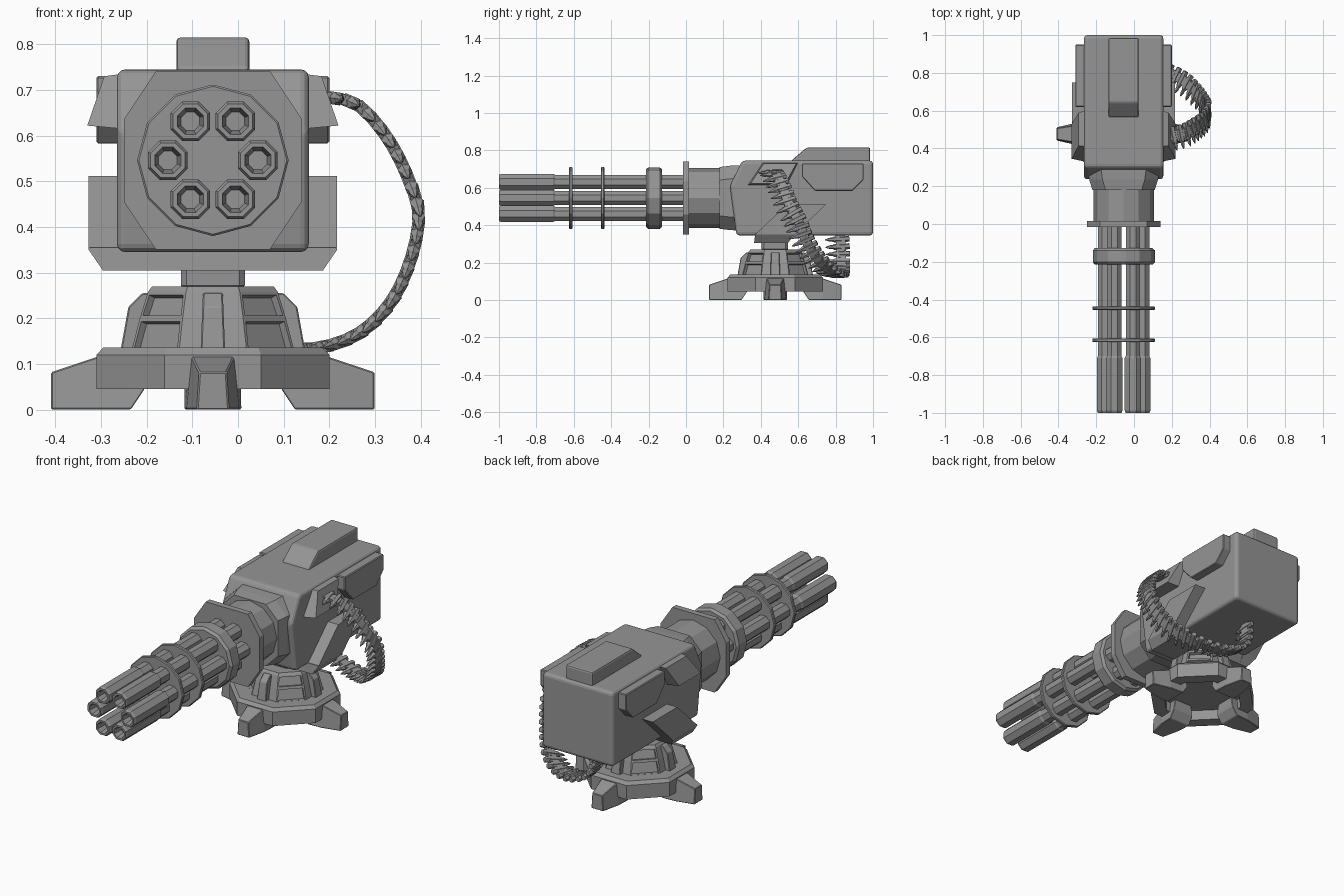
import bpy, bmesh, math
from mathutils import Vector

if "Cube" in bpy.data.objects:
    bpy.data.objects.remove(bpy.data.objects["Cube"])

CX, CY, AX = -0.055, 0.477, 0.546   # turret centre line, base centre, barrel axis height
grey = bpy.data.materials.new("gun grey")
grey.diffuse_color = (0.3, 0.3, 0.3, 1)
grey.use_nodes = True
grey.node_tree.nodes["Principled BSDF"].inputs["Base Color"].default_value = grey.diffuse_color


def finish(name, bm, bevel=0, segments=2):
    bmesh.ops.recalc_face_normals(bm, faces=bm.faces)
    me = bpy.data.meshes.new(name)
    bm.to_mesh(me)
    bm.free()
    me.materials.append(grey)
    ob = bpy.data.objects.new(name, me)
    bpy.context.collection.objects.link(ob)
    if bevel:
        m = ob.modifiers.new("edge", 'BEVEL')
        m.width, m.segments, m.limit_method = bevel, segments, 'ANGLE'
    return ob


def add_loft(bm, rings):
    """Skin a list of equal-length rings and cap both ends."""
    vs = [[bm.verts.new(p) for p in r] for r in rings]
    n = len(vs[0])
    for a, b in zip(vs, vs[1:]):
        for i in range(n):
            bm.faces.new((a[i], a[(i + 1) % n], b[(i + 1) % n], b[i]))
    bm.faces.new(vs[0])
    bm.faces.new(vs[-1])


def loft(name, rings, bevel=0, segments=2):
    bm = bmesh.new()
    add_loft(bm, rings)
    return finish(name, bm, bevel, segments)


def ring_y(r, y, n, x=CX, z=AX, phase=0.0):
    return [(x + r * math.sin(2 * math.pi * (i + phase) / n), y,
             z + r * math.cos(2 * math.pi * (i + phase) / n)) for i in range(n)]


def octagon(apothem, z):
    r = apothem / math.cos(math.pi / 8)
    return [(CX + r * math.cos(math.pi * (i + .5) / 4),
             CY + r * math.sin(math.pi * (i + .5) / 4), z) for i in range(8)]


def rect(hx, y0, y1, z):
    return [(CX - hx, y0, z), (CX + hx, y0, z), (CX + hx, y1, z), (CX - hx, y1, z)]


def side_panel(name, inner, outer, x0, x1, bevel=.004):
    """Panel with (y, z) outlines, on both sides of the housing."""
    for label, s in (("right_", 1), ("left_", -1)):
        loft(label + name, [[(CX + s * x0, y, z) for y, z in inner],
                            [(CX + s * x1, y, z) for y, z in outer]], bevel, 1)


# Base: hollow octagonal skirt
loft("base_skirt", [octagon(a, z) for a, z in
                    ((.19, .10), (.19, .045), (.255, .045), (.255, .12), (.24, .136))])

# Pedestal with recessed windows on the diagonal faces
bm = bmesh.new()
add_loft(bm, [octagon(a, z) for a, z in ((.178, .13), (.16, .2), (.142, .258), (.133, .27))])
bm.faces.ensure_lookup_table()
bm.normal_update()
bmesh.ops.recalc_face_normals(bm, faces=bm.faces)
windows = []
for f in bm.faces:
    c = f.calc_center_median()
    dx, dy = abs(c.x - CX), abs(c.y - CY)
    if len(f.verts) == 4 and c.z < .25 and abs(dx - dy) < .01:
        windows.append(f)
bmesh.ops.inset_individual(bm, faces=windows, thickness=.01, depth=0)
bmesh.ops.inset_individual(bm, faces=windows, thickness=.002, depth=-.016)
finish("pedestal", bm)

# Feet and buttresses, one per side
FOOT = ((.15, .0625, .05, 0.045, .115), (.18, .0625, .05, 0, .115),
        (.255, .058, .046, 0, .115), (.354, .035, .03, 0, .082))
for k in range(4):
    c, s = round(math.cos(k * math.pi / 2)), round(math.sin(k * math.pi / 2))

    def place(r, t, z):
        return (CX + c * r - s * t, CY + s * r + c * t, z)
    loft("foot", [[place(r, -b, z0), place(r, b, z0), place(r, t, z1), place(r, -t, z1)]
                  for r, b, t, z0, z1 in FOOT], .003, 1)
    outline = ((.13, .125), (.203, .125), (.185, .225), (.155, .255), (.12, .255))
    loft("buttress", [[place(r, w * (1 - (z - .125) * 1.5), z) for r, z in outline]
                      for w in (-.027, .027)], .003, 1)

# Neck and skewed yoke
loft("neck", [rect(.07, .405, .545, z) for z in (.26, .32)], .012, 1)
loft("yoke_floor", [rect(.24, .364, .545, .305), rect(.27, .37, .58, .355)])
side_panel("yoke_arm", [(.364, .305), (.545, .305), (.585, .355), (.75, .512), (.54, .512), (.375, .355)],
           [(.364, .305), (.545, .305), (.585, .355), (.75, .512), (.54, .512), (.375, .355)], .19, .242, 0)
side_panel("yoke_cheek", [(.364, .305), (.545, .305), (.585, .355), (.75, .512), (.54, .512), (.375, .355)],
           [(.37, .35), (.58, .35), (.585, .355), (.75, .512), (.54, .512), (.375, .355)], .241, .272, 0)

# Housing
HOUSING = ((.27, .345), (1.0, .345), (1.0, .745), (.3, .745), (.235, .61))
loft("housing", [[(CX + x, y, z) for y, z in HOUSING] for x in (-.21, .21)], .018, 3)
TOP = ((.56, .73), (.565, .748), (.645, .815), (.985, .815), (.985, .73))
loft("top_box", [[(CX + x, y, z) for y, z in TOP] for x in (-.08, .08)], .012, 2)

# Side armour panels
REAR = [(.62, .73), (.62, .66), (.69, .583), (.89, .583), (.95, .645), (.95, .73)]
side_panel("rear_panel", REAR, REAR, .2, .255)
side_panel("front_panel", [(.33, .615), (.41, .735), (.60, .735), (.54, .615)],
           [(.345, .622), (.415, .73), (.59, .73), (.53, .622)], .2, .238, 0)
for ob in bpy.data.objects:          # front panels lean in towards the top
    if ob.name.endswith("front_panel"):
        for v in ob.data.vertices:
            if abs(v.co.x - CX) > .21:
                v.co.x = CX + math.copysign(.275 if v.co.z < .65 else .238, v.co.x - CX)

# Collar, barrel drum and octagonal shield plate


def chamfered(hw, hz, cx, cz, y):
    return [(CX + sx * a, y, AX + sz * b) for sx, sz, a, b in (
        (-1, -1, hw - cx, hz), (1, -1, hw - cx, hz), (1, -1, hw, hz - cz), (1, 1, hw, hz - cz),
        (1, 1, hw - cx, hz), (-1, 1, hw - cx, hz), (-1, 1, hw, hz - cz), (-1, -1, hw, hz - cz))]


loft("collar", [chamfered(.165, .165, .07, .07, .18), chamfered(.182, .172, .07, .07, .235),
                chamfered(.19, .175, .07, .07, .3)])
loft("drum", [ring_y(.16, y, 12) for y in (0, .2)])
loft("shield_plate", [chamfered(.195, .195, .07, .105, y) for y in (-.016, .016)])

# Barrel clamps
for name, y0, y1, b in (("thick_clamp", -.214, -.128, .012), ("middle_clamp", -.455, -.436, .004),
                        ("front_clamp", -.625, -.606, .004)):
    loft(name, [ring_y(.166, y, 12) for y in (y0, y1)], b, 1)

# Six barrels with hollow muzzles
for k in range(6):
    a = math.pi / 3 * k
    x, z = CX + .0985 * math.cos(a), AX + .0985 * math.sin(a)
    prof = ((.041, .02), (.041, -.70), (.047, -.71), (.047, -.988), (.041, -1.0),
            (.031, -1.0), (.022, -.95))
    loft("barrel", [ring_y(r, y, 8, x, z, .5) for r, y in prof])

# Ammunition belt: sample an arc-length path through a few points
PATH = [Vector(p) for p in (
    (.13, .44, .68), (.21, .455, .682), (.27, .47, .66), (.33, .505, .59), (.375, .54, .5),
    (.395, .585, .42), (.375, .625, .32), (.33, .68, .23), (.26, .745, .165), (.17, .79, .135),
    (.08, .81, .14), (-.01, .815, .18), (-.05, .815, .25), (-.055, .81, .35))]
fine = []
for i in range(1, len(PATH) - 2):
    p0, p1, p2, p3 = PATH[i - 1:i + 3]
    for j in range(20):
        t = j / 20
        fine.append(.5 * (2 * p1 + (p2 - p0) * t + (2 * p0 - 5 * p1 + 4 * p2 - p3) * t * t
                          + (3 * p1 - p0 - 3 * p2 + p3) * t ** 3))
fine += [PATH[-2].lerp(PATH[-1], j / 20) for j in range(21)]
ROUND = ((.014, .062), (.016, .058), (.016, -.02), (.010, -.032), (.010, -.045), (.002, -.068))
bullets, links = bmesh.new(), bmesh.new()
travelled, due, step = 0, 0, .04
for a, b in zip(fine, fine[1:]):
    travelled += (b - a).length
    if travelled < due:
        continue
    due += step
    tan = (b - a).normalized()
    back = Vector((0, 1, 0))
    back = (back - tan * back.dot(tan)).normalized()
    up = tan.cross(back)
    add_loft(bullets, [[b + back * d + (tan * math.cos(i * math.pi / 3) + up * math.sin(i * math.pi / 3)) * r
                        for i in range(6)] for r, d in ROUND])
    add_loft(links, [[b + tan * t + back * d + up * u for d, u in
                      ((-.01, -.011), (.04, -.011), (.04, .011), (-.01, .011))] for t in (-.021, .021)])
finish("belt_rounds", bullets)
finish("belt_links", links)
